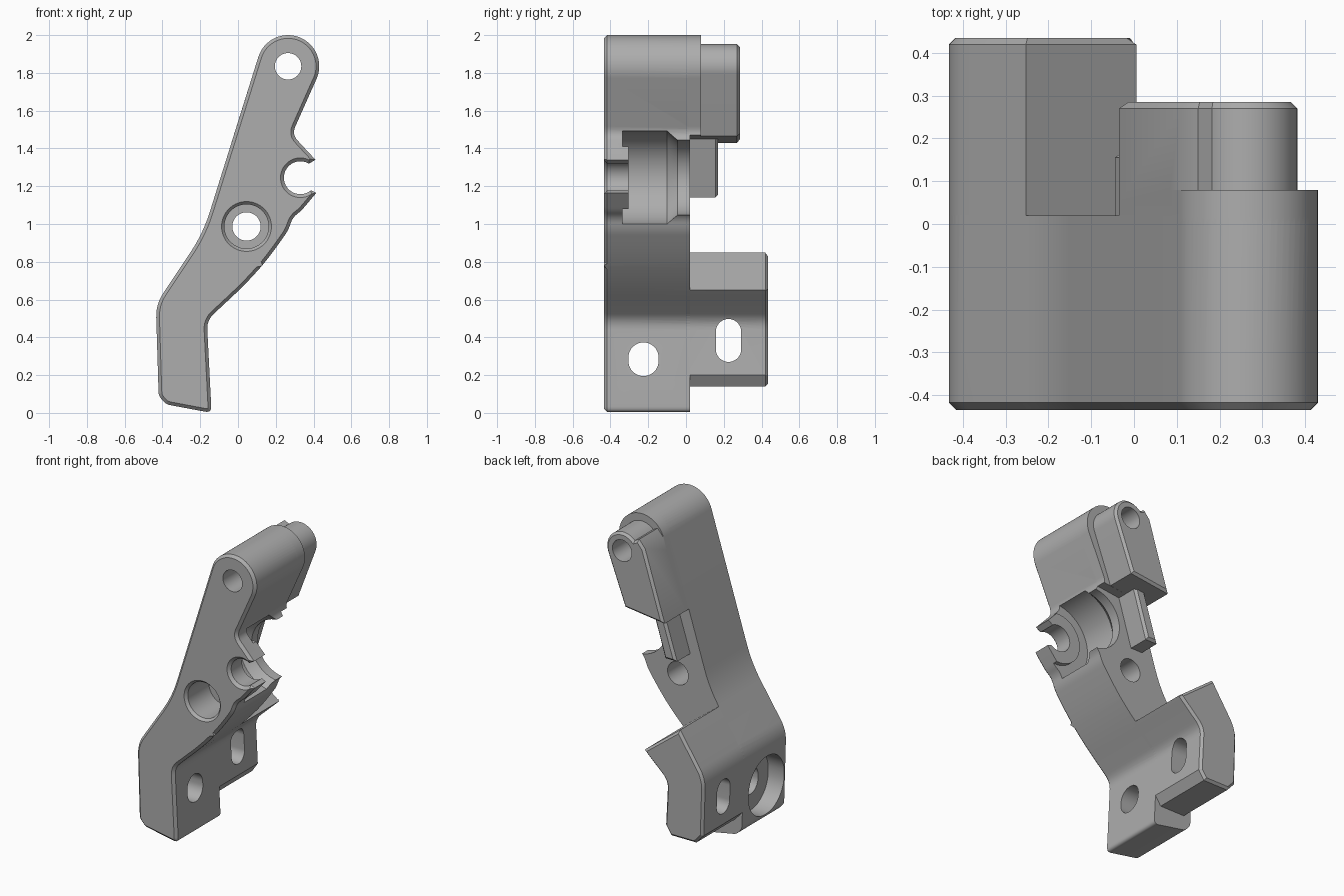
import bpy, bmesh
from math import cos, sin, pi, radians
from mathutils import Vector

cube = bpy.data.objects.get("Cube")
if cube:
    bpy.data.objects.remove(cube)

grey = bpy.data.materials.new("plain grey")
grey.use_nodes = True
COLOUR = (0.42, 0.42, 0.42, 1)
grey.diffuse_color = COLOUR
grey.node_tree.nodes["Principled BSDF"].inputs["Base Color"].default_value = COLOUR


def arc(cx, cz, r, a0, a1, n=24):
    angles = [radians(a0 + (a1 - a0) * i / n) for i in range(n + 1)]
    return [(cx + r * cos(a), cz + r * sin(a)) for a in angles]


def soften(points, steps=6):
    """Round each corner (x, z, d), starting the curve d before the corner."""
    out = []
    for i, (x, z, d) in enumerate(points):
        p = Vector((x, z))
        if not d:
            out.append((x, z))
            continue
        a = p + (Vector(points[i - 1][:2]) - p).normalized() * d
        b = p + (Vector(points[(i + 1) % len(points)][:2]) - p).normalized() * d
        for k in range(steps + 1):
            t = k / steps
            out.append(tuple(a * (1 - t) ** 2 + p * 2 * t * (1 - t) + b * t * t))
    return out


def clip(points, a, b):
    """Keep the part of a polygon to the left of the line a to b."""
    def side(p):
        return (b[0] - a[0]) * (p[1] - a[1]) - (b[1] - a[1]) * (p[0] - a[0])
    out = []
    for p, q in zip(points, points[1:] + points[:1]):
        s, t = side(p), side(q)
        if s >= 0:
            out.append(p)
        if s * t < 0:
            f = s / (s - t)
            out.append((p[0] + f * (q[0] - p[0]), p[1] + f * (q[1] - p[1])))
    return out


def finish(name, bm):
    bmesh.ops.recalc_face_normals(bm, faces=bm.faces)
    mesh = bpy.data.meshes.new(name)
    bm.to_mesh(mesh)
    bm.free()
    mesh.materials.append(grey)
    ob = bpy.data.objects.new(name, mesh)
    bpy.context.collection.objects.link(ob)
    return ob


def prism(name, points, d0, d1, axis="y", chamfer=0):
    """Extrude a polygon along y or x; the chamfer goes round the d0 end."""
    bm = bmesh.new()
    place = (lambda u, v, d: (u, d, v)) if axis == "y" else (lambda u, v, d: (d, u, v))
    ends = [[bm.verts.new(place(u, v, d)) for u, v in points] for d in (d0, d1)]
    cap = bm.faces.new(ends[0])
    bm.faces.new(ends[1][::-1])
    n = len(points)
    for i in range(n):
        j = (i + 1) % n
        bm.faces.new((ends[0][j], ends[0][i], ends[1][i], ends[1][j]))
    bmesh.ops.recalc_face_normals(bm, faces=bm.faces)
    if chamfer:
        bmesh.ops.bevel(bm, geom=list(cap.edges), offset=chamfer, segments=1,
                        affect="EDGES", clamp_overlap=False)
    return finish(name, bm)


def lathe(name, cx, cz, profile, n=64):
    """Turn a profile of (radius, y) about an axis along y."""
    bm = bmesh.new()
    rings = [[bm.verts.new((cx + r * cos(2 * pi * i / n), y, cz + r * sin(2 * pi * i / n)))
              for i in range(n)] for r, y in profile]
    for a, b in zip(rings, rings[1:]):
        for i in range(n):
            j = (i + 1) % n
            bm.faces.new((a[i], a[j], b[j], b[i]))
    bm.faces.new(rings[0])
    bm.faces.new(rings[-1][::-1])
    return finish(name, bm)


def slot(name, y, z0, z1, r, x0, x1):
    shape = arc(y, z1, r, 0, 180) + arc(y, z0, r, 180, 360)
    return prism(name, shape, x0, x1, axis="x")


def combine(target, other, operation):
    mod = target.modifiers.new(operation, "BOOLEAN")
    mod.operation, mod.object, mod.solver = operation, other, "EXACT"
    bpy.context.view_layer.objects.active = target
    bpy.ops.object.modifier_apply(modifier=mod.name)
    bpy.data.objects.remove(other)


# Side outline of the bent arm, with a rounded head and a clip mouth
PIVOT = (0.265, 1.835)
CLIP = (0.33, 1.245)
outline = soften(
    [(-0.42, 0.09, 0.02), (-0.38, 0.045, 0.02), (-0.14, 0.0, 0.035), (-0.165, 0.49, 0.05),
     (0.06, 0.70, 0.12), (0.17, 0.83, 0.08), (0.265, 0.965, 0.03), (0.29, 1.035, 0.03),
     (0.335, 1.07, 0.02), (0.415, 1.165, 0), (0.36, 1.19, 0), (0.36, 1.31, 0),
     (0.41, 1.34, 0), (0.285, 1.475, 0.045)]
    + [(x, z, 0) for x, z in arc(*PIVOT, 0.165, -22, 162.6, 32)]
    + [(-0.185, 0.95, 0.12), (-0.435, 0.575, 0.07)])

arm = prism("lever_bracket", outline, -0.435, 0.02, chamfer=0.017)

# Head continued backwards, then the narrower rear tab
head = clip(outline, (-0.035, 1.43), (0.30, 1.47))
combine(arm, prism("head_back", head, 0.08, 0.0), "UNION")
tab = [(-0.035, 1.43), (0.25, 1.465)] + arc(*PIVOT, 0.117, -22, 135)
tab += [(0.15, 1.935), (0.1075, 1.884)]
combine(arm, prism("rear_tab", tab, 0.285, 0.05, chamfer=0.015), "UNION")

# Small stop block along the middle of the back
stop = [(-0.045, 1.14), (0.04, 1.14), (0.14, 1.47), (0.06, 1.47)]
combine(arm, prism("stop_block", stop, 0.17, 0.0, chamfer=0.015), "UNION")

# Lower rear block
foot = outline
for a, b in [((0.005, 0.65), (-0.255, 0.85)), ((-1, 0.14), (1, 0.14)),
             ((-0.19, 0.14), (-0.15, 0.2)), ((-0.425, 0.2), (-0.37, 0.14))]:
    foot = clip(foot, a, b)
combine(arm, prism("foot_block", foot, 0.435, 0.0, chamfer=0.015), "UNION")

# Round holes, stepped pocket behind the clip, and side slots
cuts = [
    lathe("pivot_hole", *PIVOT, [(0.07, -0.6), (0.07, 0.6)]),
    lathe("screw_hole", 0.045, 0.987, [(0.132, -0.45), (0.132, -0.435), (0.117, -0.418),
                                       (0.117, -0.2), (0.075, -0.2), (0.075, 0.3)]),
    lathe("clip_hole", *CLIP, [(0.105, -0.45), (0.105, -0.435), (0.087, -0.418), (0.087, 0.1)]),
    lathe("clip_pocket", *CLIP, [(0.165, -0.305), (0.165, -0.335), (0.25, -0.335),
                                 (0.25, -0.1), (0.2, -0.045), (0.2, 0.4)]),
    slot("arm_slot", -0.225, 0.275, 0.293, 0.08, -0.6, 0.1),
    slot("arm_counterbore", -0.225, 0.275, 0.293, 0.185, -0.6, -0.31),
    slot("foot_slot", 0.225, 0.337, 0.43, 0.067, -0.6, 0.1),
]
for cut in cuts:
    combine(arm, cut, "DIFFERENCE")

bpy.ops.object.select_all(action="DESELECT")
arm.select_set(True)
bpy.context.view_layer.objects.active = arm
bpy.ops.object.shade_smooth_by_angle(angle=radians(25))
